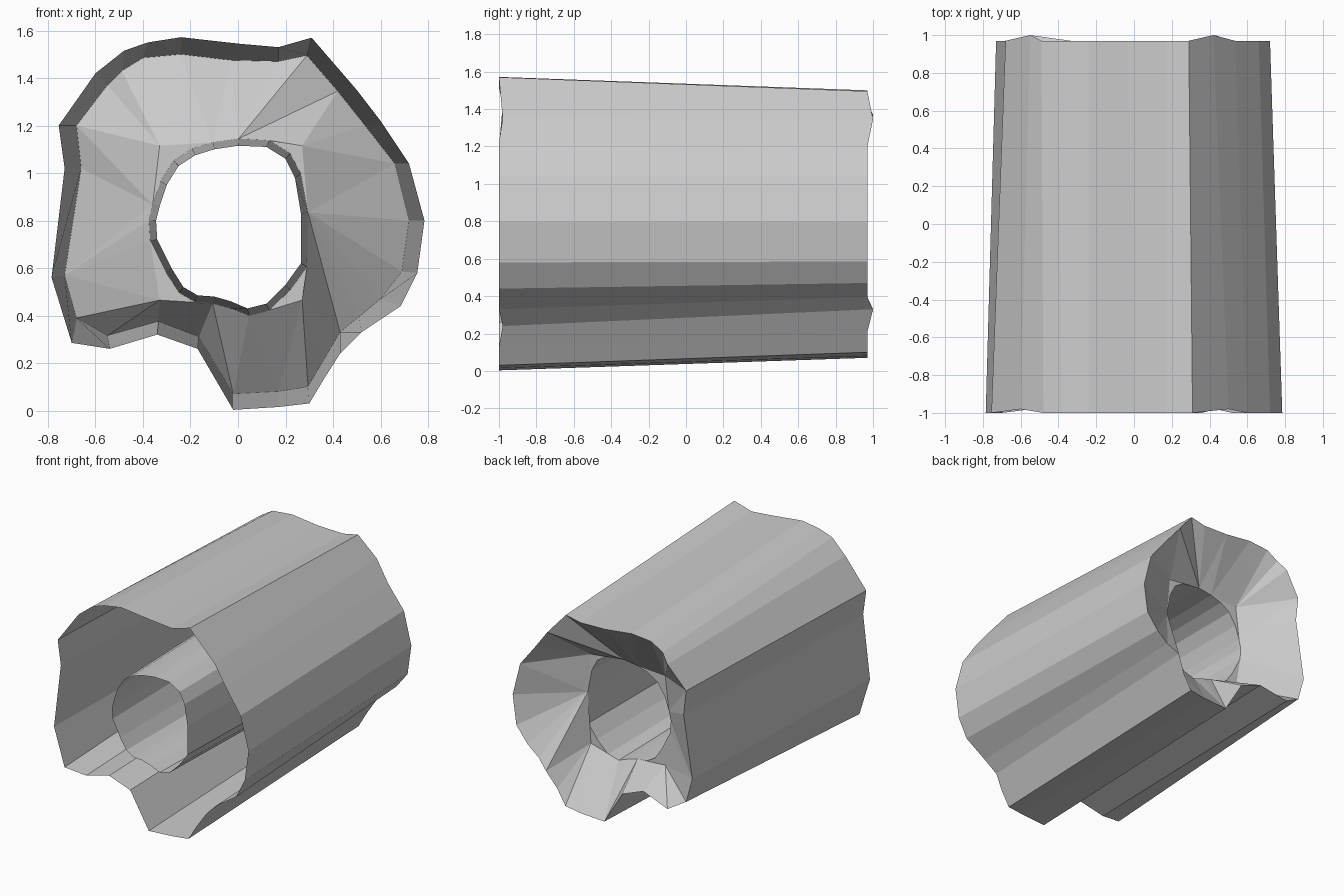
import bpy, bmesh, math

if "Cube" in bpy.data.objects:
    bpy.data.objects.remove(bpy.data.objects["Cube"])

CX, CZ = -0.03, 0.79          # bore axis
Y_BACK, Y_PEAK, Y_PLATE, Y_TUBE = 0.97, 1.0, 0.71, -0.96
PEAKS = {4, 11, 18, 23}       # rim points that bulge to the rear

# Outer cross-sections (x, z), clockwise from the top: front rim and back rim
FRONT = [(-.24, 1.572), (0, 1.545), (.17, 1.53), (.31, 1.57), (.5, 1.35), (.6, 1.22),
         (.72, 1.04), (.785, .80), (.755, .58), (.685, .44), (.52, .33), (.43, .24),
         (.36, .13), (.30, .03), (.17, .015), (-.02, .003), (-.17, .26), (-.34, .32),
         (-.54, .26), (-.70, .285), (-.785, .56), (-.73, 1.02), (-.755, 1.20),
         (-.60, 1.42), (-.48, 1.515), (-.38, 1.55)]
BACK = [(-.24, 1.50), (-.03, 1.475), (.17, 1.47), (.29, 1.495), (.42, 1.345), (.535, 1.20),
        (.66, 1.04), (.72, .80), (.69, .585), (.60, .47), (.51, .395), (.43, .33),
        (.36, .21), (.295, .10), (.17, .08), (-.02, .07), (-.165, .31), (-.335, .375),
        (-.55, .315), (-.68, .39), (-.73, .57), (-.66, 1.02), (-.68, 1.20),
        (-.55, 1.37), (-.49, 1.43), (-.40, 1.485)]
# Bore cross-section at the front
BORE = [(-.10, 1.10), (0, 1.115), (.12, 1.11), (.20, 1.06), (.24, .98), (.265, .83),
        (.265, .62), (.20, .53), (.12, .45), (.04, .43), (-.03, .46), (-.10, .48),
        (-.17, .485), (-.23, .52), (-.28, .60), (-.34, .72), (-.345, .80), (-.33, .86),
        (-.30, .95), (-.25, 1.03), (-.18, 1.075)]


def grow(p, d):
    dx, dz = p[0] - CX, p[1] - CZ
    r = math.hypot(dx, dz)
    return CX + dx * (r + d) / r, CZ + dz * (r + d) / r


def to_corner(p):
    """Pull rounded bore points out to the nearest plate corner."""
    dx, dz = p[0] - CX, p[1] - CZ
    if abs(dx) > .13 and abs(dz) > .15:
        return CX + math.copysign(.30, dx), CZ + math.copysign(.325, dz)
    return p


def ring(bm, pts, ys):
    return [bm.verts.new((x, y, z)) for (x, z), y in zip(pts, ys)]


def loft(bm, a, b):
    n = len(a)
    for i in range(n):
        j = (i + 1) % n
        bm.faces.new((a[i], a[j], b[j], b[i]))


def angles(r):
    """Clockwise angles from the top, increasing around the ring."""
    out = []
    for v in r + [r[0]]:
        t = math.atan2(v.co.x - CX, v.co.z - CZ)
        while out and t < out[-1] - 1.5:
            t += 2 * math.pi
        out.append(t)
    return out


def zip_rings(bm, a, b):
    """Triangulate between two rings with different point counts."""
    ta, tb = angles(a), angles(b)
    i = j = 0
    while i < len(a) or j < len(b):
        va, vb = a[i % len(a)], b[j % len(b)]
        if j == len(b) or (i < len(a) and ta[i + 1] <= tb[j + 1]):
            bm.faces.new((va, a[(i + 1) % len(a)], vb))
            i += 1
        else:
            bm.faces.new((va, b[(j + 1) % len(b)], vb))
            j += 1


def finish(bm, name):
    bmesh.ops.remove_doubles(bm, verts=bm.verts, dist=1e-4)
    bmesh.ops.recalc_face_normals(bm, faces=bm.faces)
    me = bpy.data.meshes.new(name)
    bm.to_mesh(me)
    bm.free()
    bpy.context.collection.objects.link(bpy.data.objects.new(name, me))


N = len(FRONT)
y_front = [-.98 if i in PEAKS else -1.0 for i in range(N)]
y_back = [Y_PEAK if i in PEAKS or i == 11 else Y_BACK for i in range(N)]

# Outer shell, tapering to the rear
bm = bmesh.new()
loft(bm, ring(bm, FRONT, y_front), ring(bm, BACK, y_back))
finish(bm, "outer_shell")

# Inner tube, flaring slightly to the rear
M = len(BORE)
bore_back = [grow(p, .03) for p in BORE]
bm = bmesh.new()
loft(bm, ring(bm, BORE, [Y_TUBE] * M), ring(bm, bore_back, [Y_PLATE] * M))
finish(bm, "inner_tube")

# Recessed back cap: square-cornered plate around the bore, funnel out to the rim
mid = []
for p in map(to_corner, bore_back):
    if not mid or mid[-1] != p:
        mid.append(p)
bm = bmesh.new()
for p, q in zip(bore_back, bore_back[1:] + bore_back[:1]):
    quad = list(dict.fromkeys([p, q, to_corner(q), to_corner(p)]))
    if len(quad) > 2:
        bm.faces.new(ring(bm, quad, [Y_PLATE] * 4))
zip_rings(bm, ring(bm, mid, [Y_PLATE] * len(mid)), ring(bm, BACK, y_back))
finish(bm, "back_cap")
